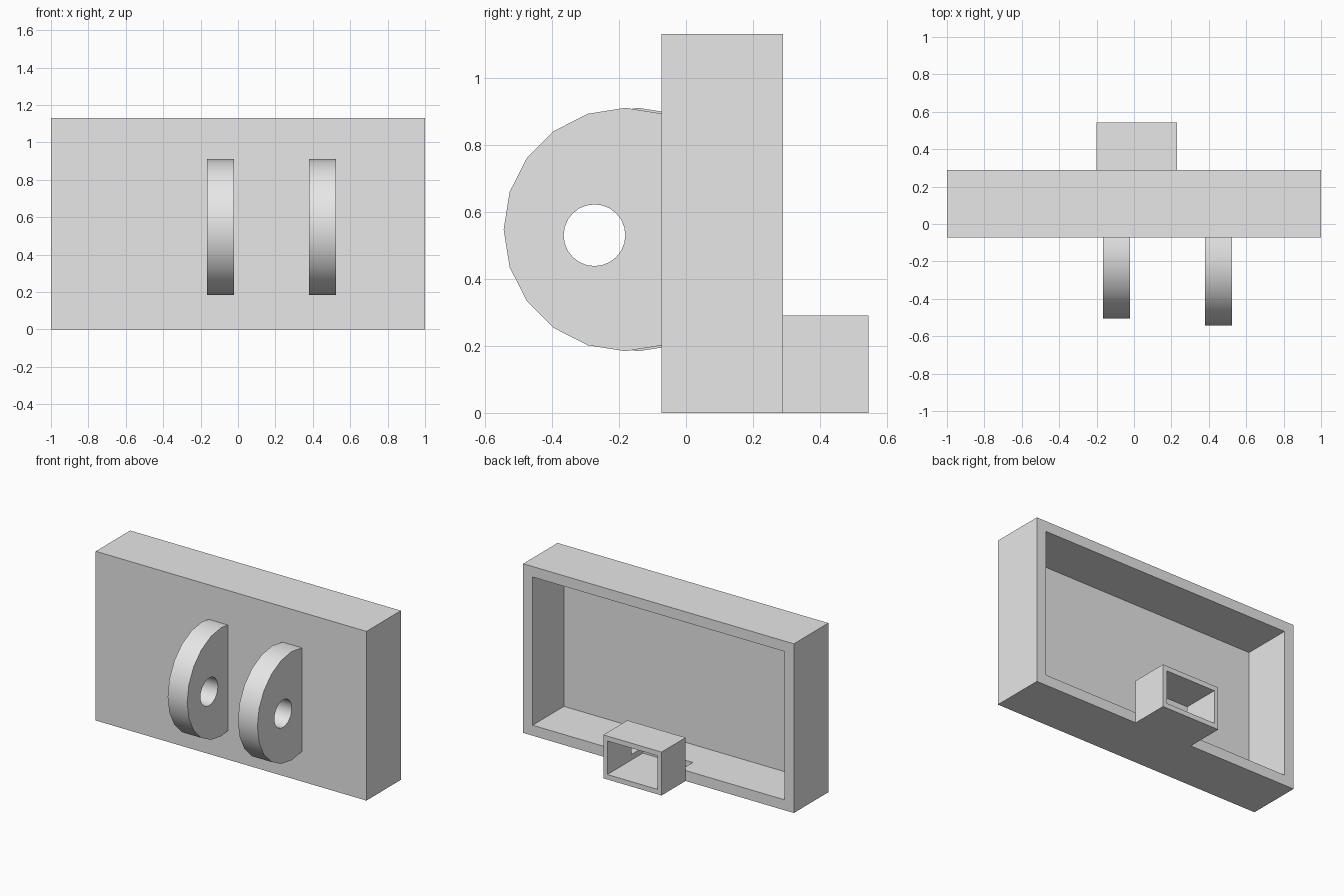
import bpy, bmesh, math

default = bpy.data.objects.get("Cube")
if default:
    bpy.data.objects.remove(default, do_unlink=True)

grey = bpy.data.materials.new("plain_grey")
grey.use_nodes = True
grey.diffuse_color = (0.8, 0.8, 0.8, 1)
grey.node_tree.nodes["Principled BSDF"].inputs["Base Color"].default_value = (0.8, 0.8, 0.8, 1)


def finish(name, bm):
    bmesh.ops.recalc_face_normals(bm, faces=bm.faces)
    mesh = bpy.data.meshes.new(name)
    bm.to_mesh(mesh)
    bm.free()
    mesh.materials.append(grey)
    obj = bpy.data.objects.new(name, mesh)
    bpy.context.collection.objects.link(obj)
    return obj


def box(name, xs, ys, zs):
    bm = bmesh.new()
    bmesh.ops.create_cube(bm, size=1)
    for v in bm.verts:
        v.co = [lim[0] if c < 0 else lim[1] for c, lim in zip(v.co, (xs, ys, zs))]
    return finish(name, bm)


def disc(name, xs, y, z, radius, sides, y_limit=None):
    """Cylinder along x, optionally cut flat at y_limit."""
    bm = bmesh.new()
    ring = []
    for i in range(sides):
        a = math.tau * i / sides
        ring.append(bm.verts.new((xs[0], y - radius * math.cos(a), z + radius * math.sin(a))))
    face = bm.faces.new(ring)
    if y_limit is not None:
        bmesh.ops.bisect_plane(bm, geom=bm.verts[:] + bm.edges[:] + bm.faces[:],
                               plane_co=(0, y_limit, 0), plane_no=(0, 1, 0), clear_outer=True)
    out = bmesh.ops.extrude_face_region(bm, geom=bm.faces[:])
    verts = [g for g in out["geom"] if isinstance(g, bmesh.types.BMVert)]
    bmesh.ops.translate(bm, verts=verts, vec=(xs[1] - xs[0], 0, 0))
    return finish(name, bm)


def cut(obj, cutter):
    mod = obj.modifiers.new("cut", 'BOOLEAN')
    mod.operation = 'DIFFERENCE'
    mod.solver = 'EXACT'
    mod.object = cutter
    bpy.context.view_layer.objects.active = obj
    bpy.ops.object.modifier_apply(modifier=mod.name)


FRONT, BACK, END = -0.073, 0.29, 0.544
WALL, HEIGHT = 0.07, 1.13

# Open-backed housing
housing = box("housing", (-1, 1), (FRONT, BACK), (0, HEIGHT))
cavity = box("cavity_cutter", (WALL - 1, 1 - WALL), (-0.04, 0.4), (WALL, HEIGHT - WALL))
cut(housing, cavity)

# Rectangular duct at the back, its bore notching the housing floor
duct = box("duct", (-0.2, 0.23), (BACK, END), (0, 0.29))
bore = box("bore_cutter", (-0.17, 0.2), (0.17, 0.6), (0.033, 0.257))
cut(housing, bore)
cut(duct, bore)

# Two rounded lugs sharing one pin hole
pin = disc("pin_cutter", (-0.5, 0.8), -0.273, 0.53, 0.092, 24)
for name, xs, y in (("right_lug", (-0.166, -0.022), -0.142),
                    ("left_lug", (0.38, 0.524), -0.181)):
    lug = disc(name, xs, y, 0.547, 0.363, 20, FRONT)
    cut(lug, pin)
    bpy.ops.object.select_all(action='DESELECT')
    lug.select_set(True)
    bpy.context.view_layer.objects.active = lug
    bpy.ops.object.shade_smooth_by_angle(angle=math.radians(30))

# Cutters are no longer needed
for helper in (cavity, bore, pin):
    bpy.data.objects.remove(helper, do_unlink=True)
